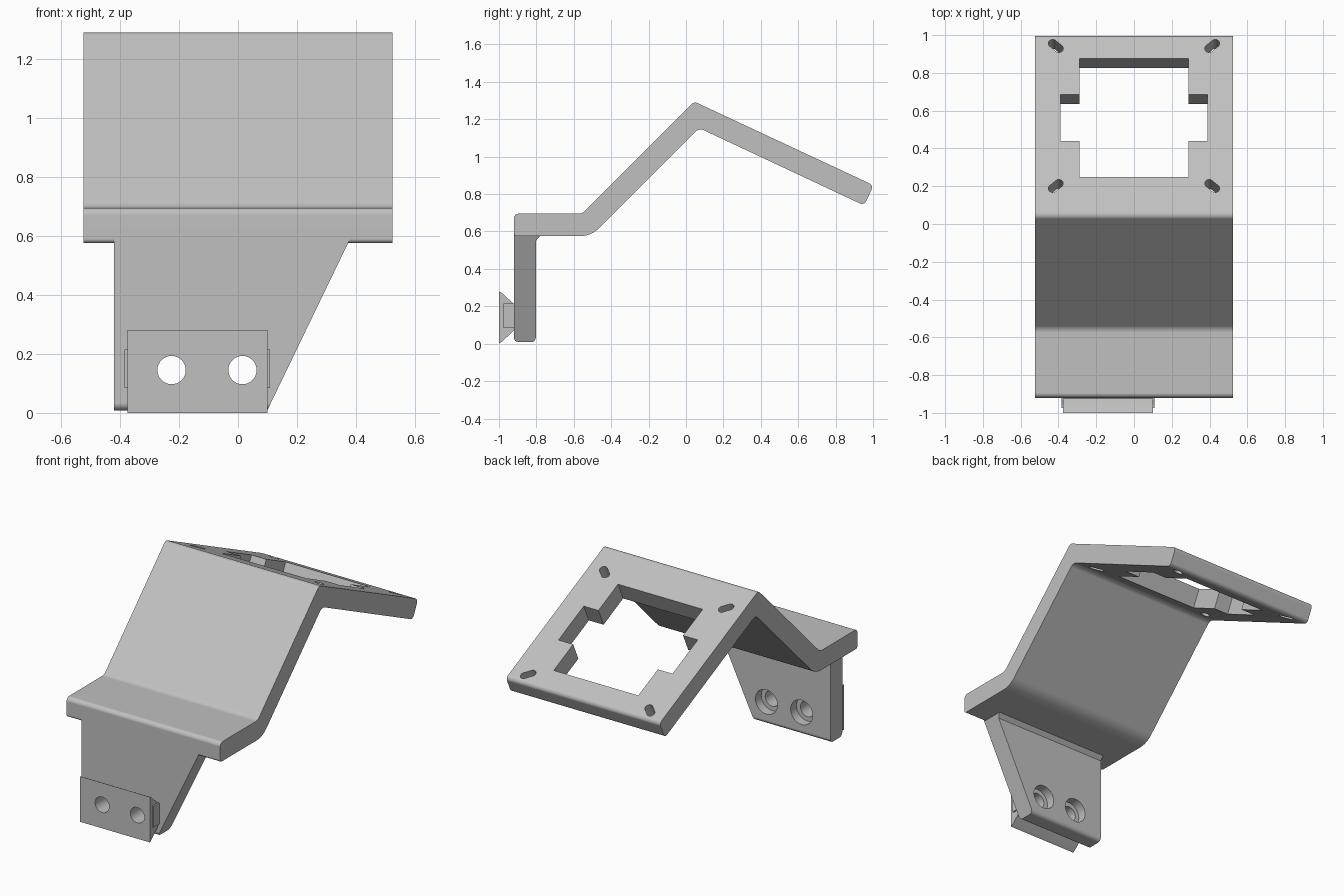
import bpy, bmesh, math
from mathutils import Vector, Matrix

cube = bpy.data.objects.get("Cube")
if cube:
    bpy.data.objects.remove(cube, do_unlink=True)

grey = bpy.data.materials.new("plain grey")
grey.use_nodes = True
GREY = (0.53, 0.53, 0.53, 1)
grey.diffuse_color = GREY
grey.node_tree.nodes["Principled BSDF"].inputs["Base Color"].default_value = GREY


def rounded(points, steps=8):
    """Outline from (u, v, corner radius) points."""
    out = []
    for i, (u, v, r) in enumerate(points):
        p = Vector((u, v))
        if r == 0:
            out.append(p)
            continue
        a = (Vector(points[i - 1][:2]) - p).normalized()
        b = (Vector(points[(i + 1) % len(points)][:2]) - p).normalized()
        half = a.angle(b) / 2
        centre = p + (a + b).normalized() * r / math.sin(half)
        start = p + a * r / math.tan(half) - centre
        end = p + b * r / math.tan(half) - centre
        out += [centre + start.lerp(end, k / steps).normalized() * r
                for k in range(steps + 1)]
    return out


def prism(name, outline, low, high, matrix):
    """Extrude an outline along local z, then place it with the matrix."""
    bm = bmesh.new()
    face = bm.faces.new([bm.verts.new((p[0], p[1], low)) for p in outline])
    new = bmesh.ops.extrude_face_region(bm, geom=[face])["geom"]
    bmesh.ops.translate(bm, vec=(0, 0, high - low),
                        verts=[g for g in new if isinstance(g, bmesh.types.BMVert)])
    bm.transform(matrix)
    bmesh.ops.recalc_face_normals(bm, faces=bm.faces)
    mesh = bpy.data.meshes.new(name)
    bm.to_mesh(mesh)
    bm.free()
    obj = bpy.data.objects.new(name, mesh)
    bpy.context.collection.objects.link(obj)
    mesh.materials.append(grey)
    return obj


def activate(obj):
    bpy.ops.object.select_all(action="DESELECT")
    obj.select_set(True)
    bpy.context.view_layer.objects.active = obj


def cut(obj, cutter):
    mod = obj.modifiers.new("cut", "BOOLEAN")
    mod.operation, mod.solver, mod.object = "DIFFERENCE", "EXACT", cutter
    cutter.hide_render = True
    activate(obj)
    bpy.ops.object.modifier_apply(modifier=mod.name)
    bpy.data.objects.remove(cutter, do_unlink=True)


def circle(u, v, r, n=32):
    return [(u + r * math.cos(math.tau * k / n), v + r * math.sin(math.tau * k / n))
            for k in range(n)]


# Placements: side outlines (y, z) run along x; front outlines (x, z) run along y
SIDE = Matrix(((0, 0, 1, 0), (1, 0, 0, 0), (0, 1, 0, 0), (0, 0, 0, 1)))
FRONT = Matrix(((1, 0, 0, 0), (0, 0, 1, 0), (0, 1, 0, 0), (0, 0, 0, 1)))

# Bent arm: shelf, rising slope and tilted mounting plate
arm = prism("bent_arm", rounded([
    (-0.92, 0.695, 0.025), (-0.555, 0.695, 0.05), (0.043, 1.295, 0.03),
    (1.003, 0.847, 0.025), (0.953, 0.739, 0.025), (0.07, 1.153, 0.04),
    (-0.508, 0.575, 0.14), (-0.92, 0.575, 0.015)]), -0.523, 0.523, SIDE)

# Openings in the mounting plate, in the plate's own tilted frame
PLATE = Matrix.Translation((0, 0.043, 1.295)) @ Matrix.Rotation(math.radians(-25), 4, "X")
near, far, notch_near, notch_far = 0.228, 0.918, 0.438, 0.709
half_window = [(0.288, near), (0.288, notch_near), (0.388, notch_near),
               (0.388, notch_far), (0.288, notch_far), (0.288, far)]
window = half_window + [(-x, y) for x, y in reversed(half_window)]
cut(arm, prism("window_cutter", window, -0.17, 0.1, PLATE))

# Diagonal screw slots at the four corners, pointing to the middle
slot = rounded([(-0.045, -0.023, 0.022), (0.045, -0.023, 0.022),
                (0.045, 0.023, 0.022), (-0.045, 0.023, 0.022)], 5)
for x in (-0.414, 0.414):
    for y, turn in ((0.175, 1), (0.993, -1)):
        angle = math.radians(-42 * turn * (1 if x > 0 else -1))
        place = PLATE @ Matrix.Translation((x, y, 0)) @ Matrix.Rotation(angle, 4, "Z")
        cut(arm, prism("slot_cutter", slot, -0.17, 0.1, place))

# Upright foot plate with one slanted side and a small fillet under the shelf
foot = prism("foot_plate", rounded([
    (-0.92, 0.64, 0), (-0.92, 0.008, 0.025), (-0.803, 0.008, 0.025),
    (-0.803, 0.55, 0), (-0.778, 0.578, 0), (-0.778, 0.64, 0)]), -0.42, 0.6, SIDE)
bm = bmesh.new()
bm.from_mesh(foot.data)
sliced = bmesh.ops.bisect_plane(
    bm, geom=bm.verts[:] + bm.edges[:] + bm.faces[:], plane_co=(0.1, 0, 0.01),
    plane_no=(0.58, 0, -0.28), clear_outer=True)["geom_cut"]
bmesh.ops.holes_fill(bm, edges=[g for g in sliced if isinstance(g, bmesh.types.BMEdge)])
bmesh.ops.recalc_face_normals(bm, faces=bm.faces)
bm.to_mesh(foot.data)
bm.free()

# Dovetail block on the front of the foot, with a slightly wider core
block = prism("dovetail_block", [
    (-1, 0), (-0.985, 0.01), (-0.92, 0.07), (-0.91, 0.07), (-0.91, 0.212),
    (-0.92, 0.212), (-0.985, 0.272), (-1, 0.28)], -0.375, 0.1, SIDE)
core = prism("block_core", [(-0.975, 0.085), (-0.91, 0.085), (-0.91, 0.215),
                            (-0.975, 0.215)], -0.384, 0.109, SIDE)

# Two bolt holes, counterbored from the back
for x in (-0.225, 0.015):
    for part in (foot, block, core):
        cut(part, prism("bolt_cutter", circle(x, 0.145, 0.048), -1.1, -0.7, FRONT))
    cut(foot, prism("bore_cutter", circle(x, 0.145, 0.075), -0.86, -0.7, FRONT))

# Smooth the rounded edges while keeping the flats crisp
for obj in (arm, foot, block, core):
    activate(obj)
    bpy.ops.object.shade_smooth_by_angle(angle=math.radians(30))
    weighted = obj.modifiers.new("flat_faces", "WEIGHTED_NORMAL")
    weighted.keep_sharp = True
